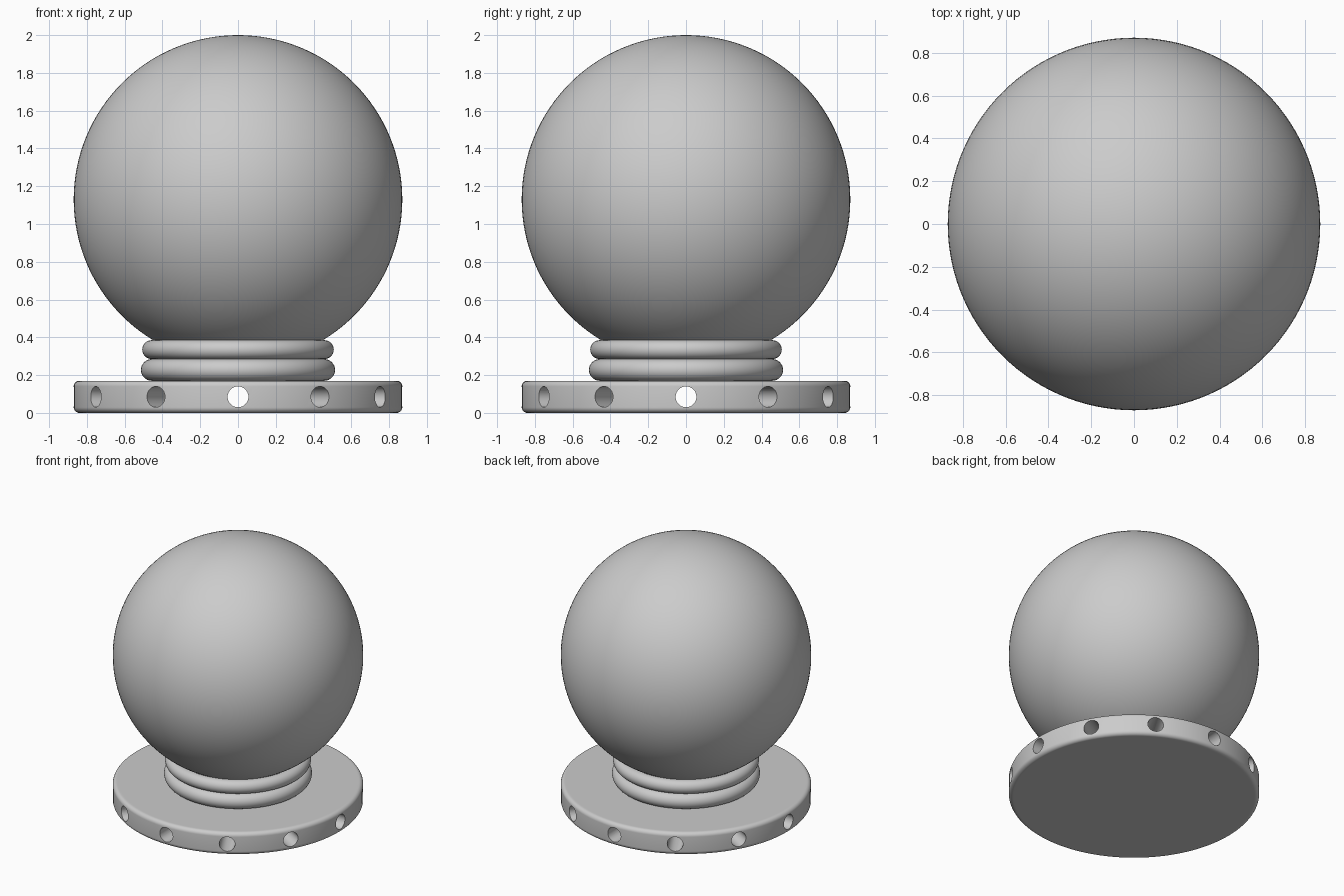
import bpy, bmesh
from math import sin, cos, pi, radians
from mathutils import Matrix

cube = bpy.data.objects.get("Cube")
if cube:
    bpy.data.objects.remove(cube, do_unlink=True)

SEGMENTS = 120
grey = bpy.data.materials.new("plain_grey")
grey.use_nodes = True
colour = (0.6, 0.6, 0.6, 1)
grey.diffuse_color = colour
grey.node_tree.nodes["Principled BSDF"].inputs["Base Color"].default_value = colour


def add_object(name, bm):
    bmesh.ops.recalc_face_normals(bm, faces=bm.faces)
    mesh = bpy.data.meshes.new(name)
    bm.to_mesh(mesh)
    bm.free()
    mesh.materials.append(grey)
    obj = bpy.data.objects.new(name, mesh)
    bpy.context.collection.objects.link(obj)
    return obj


def smooth(obj, angle=40):
    bpy.ops.object.select_all(action='DESELECT')
    obj.select_set(True)
    bpy.context.view_layer.objects.active = obj
    bpy.ops.object.shade_smooth_by_angle(angle=radians(angle))


def rounded_disc(name, radius, bottom, top, fillet, steps=8):
    """Solid disc with rounded rims, turned about the z axis."""
    inner = radius - fillet
    quarter = [i * pi / 2 / steps for i in range(steps + 1)]
    profile = [(0, bottom), (inner - 0.01, bottom)]
    profile += [(inner + fillet * sin(a), bottom + fillet * (1 - cos(a))) for a in quarter]
    profile += [(inner + fillet * cos(a), top - fillet * (1 - sin(a))) for a in quarter]
    profile += [(inner - 0.01, top), (0, top)]
    bm = bmesh.new()
    verts = [bm.verts.new((r, 0, z)) for r, z in profile]
    edges = [bm.edges.new(pair) for pair in zip(verts, verts[1:])]
    bmesh.ops.spin(bm, geom=verts + edges, cent=(0, 0, 0), axis=(0, 0, 1),
                   angle=2 * pi, steps=SEGMENTS)
    bmesh.ops.remove_doubles(bm, verts=bm.verts, dist=0.0002)
    return add_object(name, bm)


# Base plate with holes drilled right through along six diameters
base = rounded_disc("base_plate", 0.87, 0, 0.17, 0.03)
cutters = []
for i in range(6):
    bm = bmesh.new()
    turn = (Matrix.Translation((0, 0, 0.085)) @ Matrix.Rotation(i * pi / 6, 4, 'Z')
            @ Matrix.Rotation(pi / 2, 4, 'X') @ Matrix.Rotation(0.03 * i, 4, 'Z'))
    bmesh.ops.create_cone(bm, cap_ends=True, segments=40, radius1=0.055,
                          radius2=0.055, depth=2.2, matrix=turn)
    cutter = add_object("hole_cutter", bm)
    cutter.hide_render = True
    cutters.append(cutter)
    drill = base.modifiers.new("drill", 'BOOLEAN')
    drill.operation = 'DIFFERENCE'
    drill.solver = 'EXACT'
    drill.object = cutter

bpy.context.view_layer.update()
drilled = bpy.data.meshes.new_from_object(
    base.evaluated_get(bpy.context.evaluated_depsgraph_get()))
base.modifiers.clear()
base.data = drilled
for cutter in cutters:
    bpy.data.objects.remove(cutter, do_unlink=True)
smooth(base)

# Two stacked collar rings
smooth(rounded_disc("lower_ring", 0.514, 0.17, 0.285, 0.0575))
smooth(rounded_disc("upper_ring", 0.507, 0.285, 0.385, 0.05))

# Large ball resting in the collar
bm = bmesh.new()
bmesh.ops.create_uvsphere(bm, u_segments=SEGMENTS, v_segments=64, radius=0.87,
                          matrix=Matrix.Translation((0, 0, 1.13)))
smooth(add_object("ball", bm))
